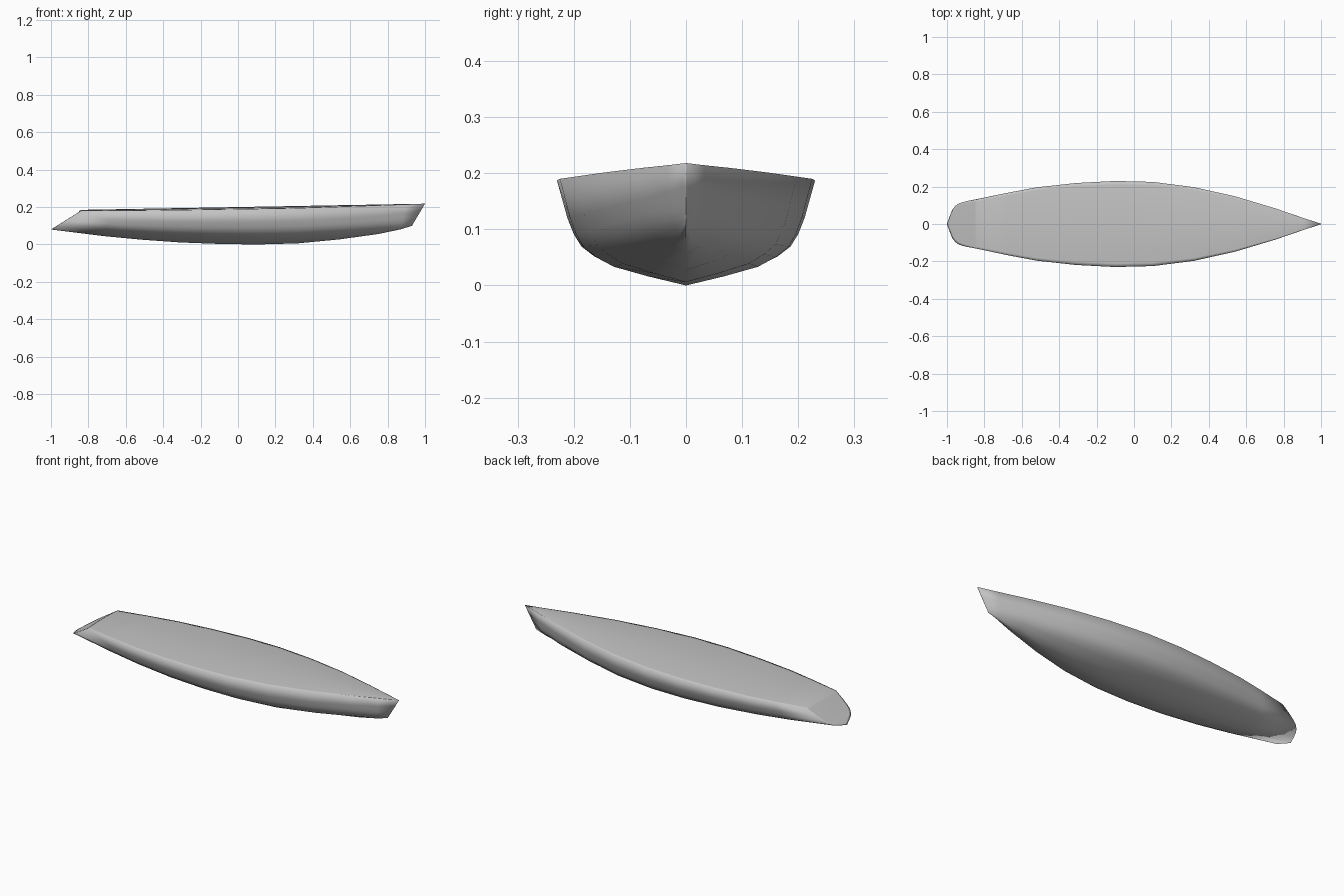
import bpy
import bmesh

cube = bpy.data.objects.get("Cube")
if cube:
    bpy.data.objects.remove(cube, do_unlink=True)

# One grey paint for the whole boat
paint = bpy.data.materials.new("grey_paint")
paint.use_nodes = True
grey = (0.55, 0.55, 0.55, 1)
paint.diffuse_color = grey
paint.node_tree.nodes["Principled BSDF"].inputs["Base Color"].default_value = grey

# Stations from stern to bow: keel x, deck x, half beam, keel z, sheer z
stations = [
    (-1, -.84, .132, .08, .18),
    (-.72, -.67, .168, .045, .181),
    (-.52, -.52, .196, .026, .182),
    (-.31, -.31, .219, .011, .184),
    (-.1, -.1, .23, .003, .187),
    (.1, .1, .225, 0, .19),
    (.32, .32, .197, .006, .194),
    (.54, .54, .148, .027, .201),
    (.75, .76, .082, .056, .209),
    (.87, .9, .034, .081, .214),
    (.93, 1, .001, .1, .218),
]

# Half section as fractions of beam and depth, keel to sheer
section = [(0, 0), (.3, .085), (.57, .175), (.71, .265), (.81, .36),
           (.87, .48), (.92, .64), (1, 1)]
deck_steps = [.92, .5, 0, -.5, -.92]


def make_ring(bm, keel_x, deck_x, beam, keel, sheer):
    """Closed section: one side up, across the cambered deck, other side down."""
    def side(sign, points):
        return [(keel_x + (deck_x - keel_x) * h, sign * w * beam,
                 keel + (sheer - keel) * h) for w, h in points]
    centre = .185 + (deck_x + .84) * .018
    camber = max(centre - sheer, 0)
    deck = [(deck_x, f * beam, sheer + camber * (1 - f * f)) for f in deck_steps]
    points = side(1, section) + deck + side(-1, section[:0:-1])
    return [bm.verts.new(p) for p in points]


# Hull, deck and transom lofted as one skin
bm = bmesh.new()
rings = [make_ring(bm, *s) for s in stations]
for a, b in zip(rings, rings[1:]):
    for i in range(len(a)):
        j = (i + 1) % len(a)
        bm.faces.new((a[i], a[j], b[j], b[i]))
transom = bm.faces.new(rings[0])
bm.faces.new(rings[-1][::-1])
bmesh.ops.recalc_face_normals(bm, faces=bm.faces)
bmesh.ops.inset_region(bm, faces=[transom], thickness=.012)
for face in bm.faces:
    face.smooth = True

mesh = bpy.data.meshes.new("boat_hull")
bm.to_mesh(mesh)
bm.free()
mesh.materials.append(paint)
hull = bpy.data.objects.new("boat_hull", mesh)
bpy.context.collection.objects.link(hull)
